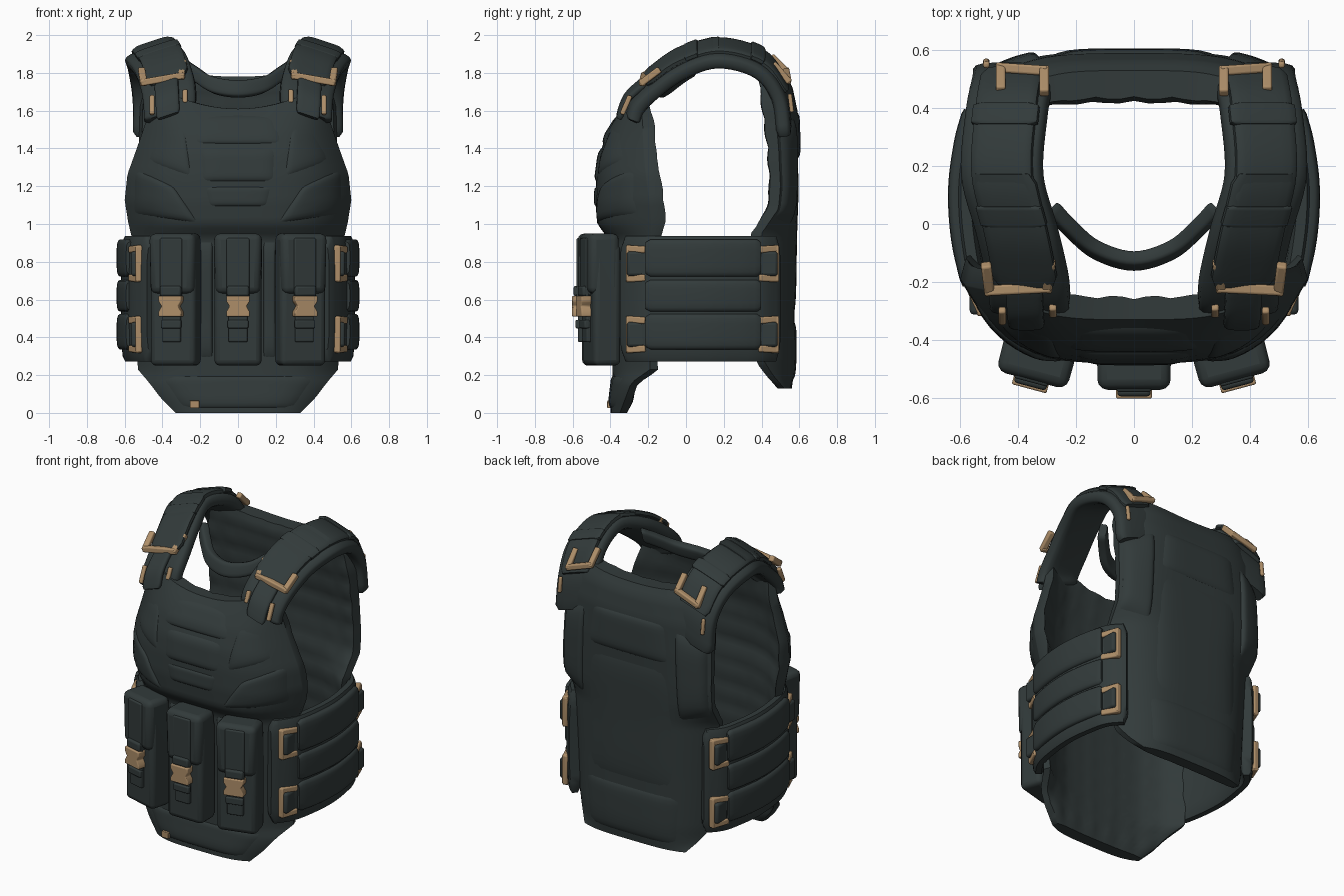
import bpy, bmesh
from math import sin, cos, pi, radians
from mathutils import Vector, Matrix

if "Cube" in bpy.data.objects:
    bpy.data.objects.remove(bpy.data.objects["Cube"], do_unlink=True)


def material(name, rgb):
    m = bpy.data.materials.new(name)
    m.use_nodes = True
    m.diffuse_color = (*rgb, 1)
    m.node_tree.nodes["Principled BSDF"].inputs["Base Color"].default_value = (*rgb, 1)
    m.node_tree.nodes["Principled BSDF"].inputs["Roughness"].default_value = 0.8
    return m


FABRIC = material("dark slate fabric", (0.032, 0.043, 0.043))
TAN = material("tan buckle", (0.42, 0.27, 0.14))


def finish(name, bm, mat, bevel=0, recalc=True):
    if recalc:
        bmesh.ops.recalc_face_normals(bm, faces=bm.faces)
    me = bpy.data.meshes.new(name)
    bm.to_mesh(me)
    bm.free()
    me.materials.append(mat)
    ob = bpy.data.objects.new(name, me)
    bpy.context.collection.objects.link(ob)
    bpy.ops.object.select_all(action="DESELECT")
    bpy.context.view_layer.objects.active = ob
    ob.select_set(True)
    bpy.ops.object.shade_smooth_by_angle(angle=radians(45))
    if bevel:
        mod = ob.modifiers.new("soft edges", "BEVEL")
        mod.width, mod.segments = bevel, 3


def loft(bm, loops):
    """Skin closed loops of points and cap both ends with rows of quads."""
    rings = [[bm.verts.new(p) for p in loop] for loop in loops]
    n = len(rings[0])
    for a, b in zip(rings, rings[1:]):
        for i in range(n):
            bm.faces.new((a[i], a[(i + 1) % n], b[(i + 1) % n], b[i]))
    for r in (rings[0], rings[-1]):
        for i in range(n // 2 - 1):
            bm.faces.new((r[i], r[i + 1], r[n - 2 - i], r[n - 1 - i]))


def section(rows, z):
    z = min(max(z, rows[0][0]), rows[-1][0])
    for a, b in zip(rows, rows[1:]):
        if z <= b[0]:
            k = (z - a[0]) / (b[0] - a[0])
            return [p + (q - p) * k for p, q in zip(a, b)][1:]


def outer_y(rows, x, z):
    half, mid, edge, _ = section(rows, z)
    return mid + (edge - mid) * min(1, abs(x) / half) ** 4


def panel(name, rows, out, dip, cols=30, steps=56):
    """Curved padded panel with a quilted lining; out is -1 for front, 1 for back."""
    z0, z1 = rows[0][0], rows[-1][0]
    loops = []
    for j in range(steps + 1):
        z = z0 + (z1 - z0) * j / steps
        half, _, _, thick = section(rows, z)
        outside, inside = [], []
        for i in range(cols + 1):
            t = -cos(pi * i / cols)
            zz = z + dip * t * t * (z / z1) ** 8
            y = outer_y(rows, t * half, z)
            quilt = 0.012 * abs(sin(pi * z / 0.14) * sin(pi * t * half / 0.14))
            outside.append((t * half, y, zz))
            inside.append((t * half * 0.97, y - out * (thick * (1 - 0.6 * t ** 6) + quilt), zz))
        loops.append(outside + inside[::-1])
    bm = bmesh.new()
    loft(bm, loops)
    finish(name, bm, FABRIC)


def patch(name, rows, out, corners, rise, n=14):
    """Puffed pad lying on a panel; corners (x, z): low a, low b, high b, high a."""
    a, b, c, d = [Vector(p) for p in corners]
    ease = [0.5 - 0.5 * cos(pi * i / n) for i in range(n + 1)]
    bm = bmesh.new()
    grid = []
    for v in ease:
        line = []
        for u in ease:
            p = a.lerp(b, u).lerp(d.lerp(c, u), v)
            puff = (1 - (2 * u - 1) ** 8) * (1 - (2 * v - 1) ** 8)
            y = outer_y(rows, p.x, p.y) + out * ((rise + 0.01) * puff - 0.01)
            line.append(bm.verts.new((p.x, y, p.y)))
        grid.append(line)
    for r, s in zip(grid, grid[1:]):
        for i in range(n):
            bm.faces.new((r[i], r[i + 1], s[i + 1], s[i]))
    bm.normal_update()
    if sum(f.normal.y for f in bm.faces) * out < 0:
        bmesh.ops.reverse_faces(bm, faces=bm.faces)
    finish(name, bm, FABRIC, 0, False)


def smooth_path(pts, n=6):
    p = [Vector(q) for q in pts]
    p = [p[0] * 2 - p[1]] + p + [p[-1] * 2 - p[-2]]
    res = []
    for a, b, c, d in zip(p, p[1:], p[2:], p[3:]):
        for i in range(n):
            t = i / n
            res.append(0.5 * (2 * b + (c - a) * t + (2 * a - 5 * b + 4 * c - d) * t * t
                              + (3 * b - a - 3 * c + d) * t ** 3))
    return res + [p[-2]]


def ribbon(name, pts, side, width, thick):
    """Rounded strap swept along a smooth path."""
    path = smooth_path(pts)
    side = Vector(side).normalized()
    loops = []
    for i, p in enumerate(path):
        tan = path[min(i + 1, len(path) - 1)] - path[max(i - 1, 0)]
        up = tan.cross(side).normalized()
        end = 0.85 if i in (0, len(path) - 1) else 1
        ring = []
        for k in range(16):
            c, s = cos(pi * (k + .5) / 8), sin(pi * (k + .5) / 8)
            c, s = [(1 if q > 0 else -1) * abs(q) ** 0.5 for q in (c, s)]
            ring.append(p + side * c * width / 2 * end + up * s * thick / 2 * end)
        loops.append(ring)
    bm = bmesh.new()
    loft(bm, loops)
    finish(name, bm, FABRIC)


def frame(name, pts, size):
    """Buckle frame made of square bars between points."""
    bm = bmesh.new()
    for a, b in zip(pts, pts[1:]):
        a, b = Vector(a), Vector(b)
        rot = (b - a).to_track_quat("Z", "Y").to_matrix().to_4x4()
        scale = Matrix.Diagonal((size, size, (b - a).length + size * .8, 1))
        bmesh.ops.create_cube(bm, matrix=Matrix.Translation((a + b) / 2) @ rot @ scale)
    finish(name, bm, TAN, 0.008)


def box(name, place, loc, size, bevel, mat=FABRIC, taper=1):
    bm = bmesh.new()
    bmesh.ops.create_cube(bm, matrix=Matrix.Diagonal((*size, 1)))
    for v in bm.verts:
        if v.co.y < 0 and v.co.z < 0:
            v.co.x *= taper
    bm.transform(place @ Matrix.Translation(loc))
    finish(name, bm, mat, bevel)


# Main panels: height, half width, middle y, edge y, thickness
FRONT = [(0, .33, -.40, -.35, .08), (.08, .41, -.40, -.32, .09), (.16, .47, -.39, -.29, .09),
         (.23, .53, -.39, -.19, .09), (.5, .54, -.39, -.19, .09), (.92, .56, -.41, -.18, .11),
         (1.0, .58, -.47, -.18, .17), (1.12, .6, -.48, -.19, .17), (1.25, .585, -.475, -.21, .17),
         (1.36, .54, -.46, -.22, .15), (1.48, .49, -.42, -.23, .13), (1.56, .46, -.37, -.24, .1),
         (1.61, .42, -.33, -.25, .07)]
BACK = [(.13, .36, .56, .52, .07), (.2, .42, .57, .46, .09), (.28, .47, .575, .41, .1),
        (.6, .49, .575, .41, .1), (.95, .52, .58, .40, .13), (1.08, .53, .585, .49, .13),
        (1.2, .53, .59, .5, .12), (1.4, .525, .595, .49, .13), (1.6, .52, .59, .47, .15),
        (1.72, .49, .565, .45, .14), (1.78, .44, .53, .43, .09)]
panel("front_panel", FRONT, -1, 0.11)
panel("back_panel", BACK, 1, 0.05)


def rect(half_low, half_high, low, high):
    return [(-half_low, low), (half_low, low), (half_high, high), (-half_high, high)]


# Pads stitched on the panels
patch("chest_label_pad", FRONT, -1, rect(.2, .21, 1.22, 1.41), 0.01)
patch("chest_yoke", FRONT, -1, rect(.26, .22, 1.42, 1.58), 0.01)
patch("chest_lower_strip", FRONT, -1, rect(.16, .19, 1.09, 1.2), 0.008)
patch("front_skirt_pad", FRONT, -1, rect(.31, .44, .02, .2), 0.01)
patch("back_top_pad", BACK, 1, rect(.3, .27, 1.34, 1.6), 0.012)
patch("back_centre_pad", BACK, 1, rect(.33, .3, .5, 1.33), 0.008)
patch("back_lower_flap", BACK, 1, rect(.33, .36, .16, .49), 0.01)
box("skirt_tan_tag", Matrix.Identity(4), (-.23, -.407, .045), (.05, .02, .04), .004, TAN)
for s, side in ((1, "left"), (-1, "right")):
    def mirror(pts):
        return [(p[0] * s, *p[1:]) for p in pts]

    patch(side + "_chest_wing", FRONT, -1,
          mirror([(.2, 1.0), (.56, 1.05), (.55, 1.3), (.34, 1.2)]), 0.016)
    patch(side + "_chest_upper_pad", FRONT, -1,
          mirror([(.24, 1.24), (.5, 1.33), (.42, 1.55), (.28, 1.55)]), 0.012)
    patch(side + "_back_wing", BACK, 1,
          mirror([(.34, .98), (.52, 1.02), (.51, 1.5), (.32, 1.58)]), 0.022)

    # Shoulder pad, strap layered on top and loops across it
    arch = [(.36, -.28, 1.58), (.36, -.25, 1.65), (.37, -.17, 1.73), (.405, -.02, 1.835),
            (.455, .17, 1.895), (.44, .38, 1.84), (.42, .49, 1.7), (.42, .52, 1.5)]
    tilt = (s, 0, -0.33)

    def lifted(pts, off):
        res = []
        for x, y, z in pts:
            d = Vector((0, y - .12, z - 1.45)).normalized() * off
            res.append((x * s, y + d.y, z + d.z))
        return res

    fine = smooth_path(arch)
    ribbon(side + "_shoulder_pad", mirror(arch), tilt, .29, .085)
    ribbon(side + "_shoulder_strap", lifted(arch[2:7], .045), tilt, .22, .05)
    ribbon(side + "_shoulder_cover", lifted(arch[2:5], .058), tilt, .23, .04)
    for k, i in enumerate((19, 28)):
        ribbon(f"{side}_strap_loop_{k}", lifted(fine[i:i + 3], .058), tilt, .24, .04)
    ribbon(side + "_strap_tail", lifted([(.37, -.31, 1.56), (.375, -.27, 1.65), (.38, -.18, 1.73)], .045),
           tilt, .13, .035)

    # Shoulder buckles and small webbing tabs
    frame(side + "_front_shoulder_buckle",
          mirror([(.29, -.14, 1.85), (.3, -.22, 1.785), (.5, -.23, 1.75), (.51, -.15, 1.81)]), .036)
    frame(side + "_back_shoulder_buckle",
          mirror([(.31, .46, 1.88), (.31, .53, 1.81), (.46, .54, 1.76), (.46, .47, 1.84)]), .034)
    frame(side + "_inner_tab", mirror([(.28, -.29, 1.7), (.28, -.31, 1.65)]), .026)
    frame(side + "_outer_tab", mirror([(.455, -.3, 1.67), (.455, -.335, 1.59)]), .026)
    frame(side + "_rear_tab", mirror([(.51, .55, 1.68), (.51, .56, 1.6)]), .022)

    # Side belt: backing sheet, three padded bands and four corner buckles
    belt = [(.47, -.33), (.55, -.21), (.585, -.05), (.595, .12), (.575, .28), (.545, .39), (.47, .48)]
    ribbon(side + "_belt_backing", mirror([(x - .015, y, .605) for x, y in belt]), (0, 0, 1), .67, .08)
    for k, (z, w) in enumerate(((.43, .19), (.62, .17), (.82, .2))):
        ribbon(f"{side}_belt_band_{k}", mirror([(x + .015, y, z) for x, y in belt[1:-1]]),
               (0, 0, 1), w, .065)
    for k, z in enumerate((.415, .79)):
        for end, (x, y), (bx, by) in (("front", (.56, -.225), (.525, -.3)),
                                      ("rear", (.56, .395), (.525, .475))):
            frame(f"{side}_{end}_belt_buckle_{k}", mirror([
                (x, y, z + .075), (bx, by, z + .08), (bx, by, z - .08), (x, y, z - .075)]), .036)
            box(f"{side}_{end}_belt_tab_{k}", Matrix.Identity(4),
                (s * (x + bx - .02) / 2, (y + by) / 2, z), (.07, .1, .13), .015)

# Throat band hanging between the shoulders
ribbon("throat_band", [(-.28, .05, 1.83), (-.22, -.015, 1.79), (-.13, -.09, 1.735), (0, -.128, 1.715),
                       (.13, -.09, 1.735), (.22, -.015, 1.79), (.28, .05, 1.83)], (0, .3, 1), .09, .055)

# Three front pouches with lid, straps and clip
for name, x, y, turn in (("right", -.332, -.455, -15), ("middle", 0, -.485, 0), ("left", .332, -.455, 15)):
    at = Matrix.Translation((x, y, 0)) @ Matrix.Rotation(radians(turn), 4, "Z")
    box(name + "_pouch_body", at, (0, 0.01, .57), (.25, .15, .64), .03)
    box(name + "_pouch_lid", at, (0, -.005, .79), (.255, .165, .32), .035, FABRIC, .92)
    box(name + "_pouch_lid_strap", at, (0, -.085, .76), (.12, .02, .33), .008)
    box(name + "_pouch_lid_tab", at, (0, -.085, .645), (.115, .05, .055), .012)
    box(name + "_pouch_lower_strap", at, (0, -.07, .46), (.1, .035, .17), .008)
    box(name + "_pouch_strap_end", at, (0, -.085, .47), (.11, .03, .045), .008)
    bm = bmesh.new()
    right_edge = [(.062, -.055), (.062, -.03), (.045, 0), (.062, .025), (.062, .055)]
    outline = right_edge + [(-px, pz) for px, pz in right_edge[::-1]]
    loft(bm, [[(px, py, pz + .565) for px, pz in outline] for py in (-.118, -.06)])
    bm.transform(at)
    finish(name + "_pouch_clip", bm, TAN, .006)

# Webbing panels between the pouches
for s, side in ((1, "left"), (-1, "right")):
    for k, x in enumerate((.168, .49)):
        patch(f"{side}_webbing_{k}", FRONT, -1,
              [(s * (x - .035), .28), (s * (x + .035), .28), (s * (x + .035), .92), (s * (x - .035), .92)], .02)
